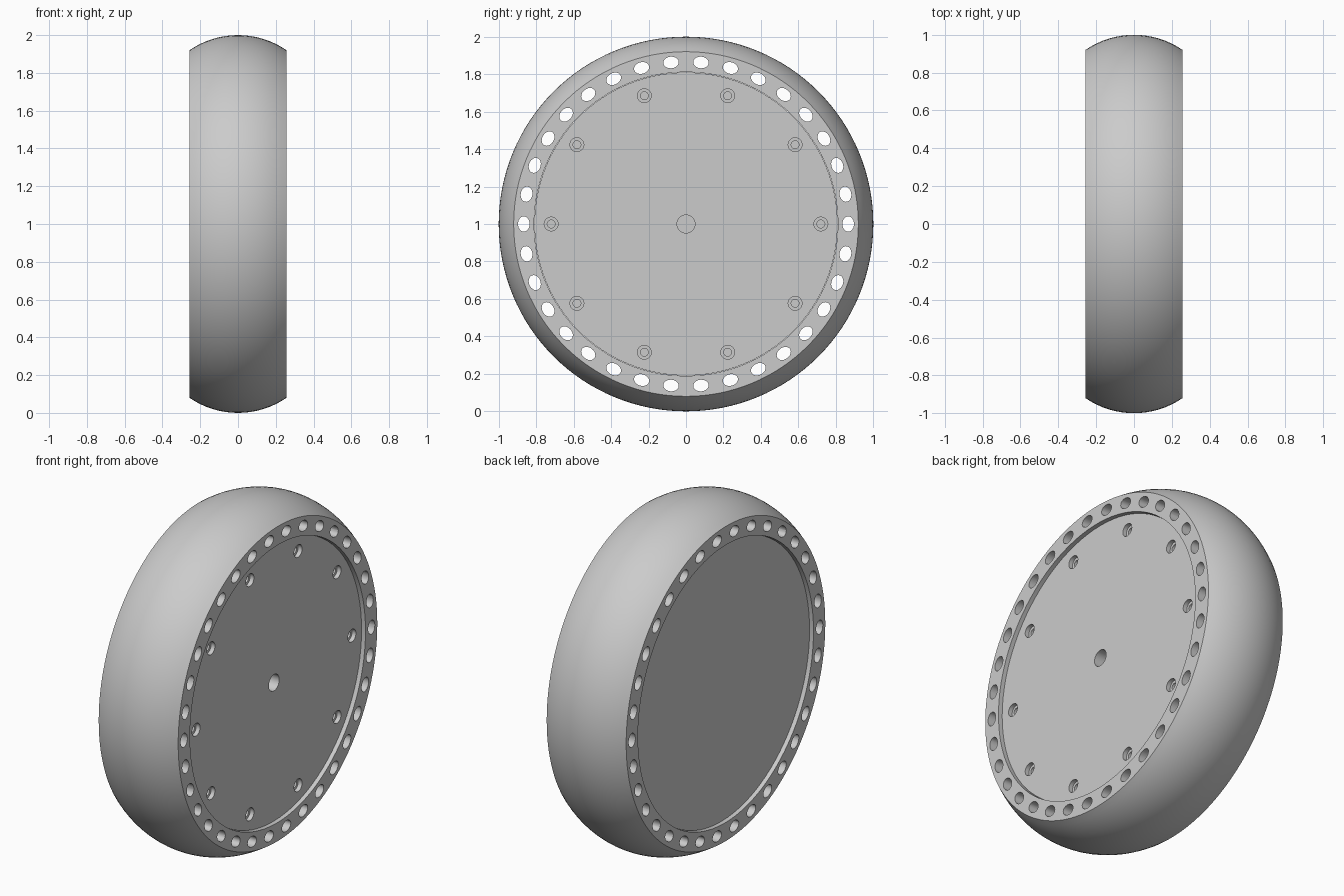
import bpy, bmesh, math
from mathutils import Matrix

cube = bpy.data.objects.get("Cube")
if cube:
    bpy.data.objects.remove(cube, do_unlink=True)

HALF_WIDTH = 0.257
RIM_R, TREAD_R, BORE_R = 0.92, 1.0, 0.811
HUB_HALF = 0.233

grey = bpy.data.materials.new("light grey")
grey.use_nodes = True
colour = (0.6, 0.6, 0.6, 1)
grey.diffuse_color = colour
grey.node_tree.nodes["Principled BSDF"].inputs["Base Color"].default_value = colour


def make_object(name, bm):
    bmesh.ops.recalc_face_normals(bm, faces=bm.faces)
    mesh = bpy.data.meshes.new(name)
    bm.to_mesh(mesh)
    bm.free()
    mesh.materials.append(grey)
    obj = bpy.data.objects.new(name, mesh)
    obj.location.z = TREAD_R
    bpy.context.collection.objects.link(obj)
    return obj


def activate(obj):
    bpy.ops.object.select_all(action='DESELECT')
    obj.select_set(True)
    bpy.context.view_layer.objects.active = obj


def lathe_x(name, profile, segments):
    """Closed ring: spin (x, radius) points round the x axis."""
    bm = bmesh.new()
    rings = []
    for i in range(segments):
        a = math.tau * i / segments
        rings.append([bm.verts.new((x, r * math.cos(a), r * math.sin(a)))
                      for x, r in profile])
    n = len(profile)
    for i in range(segments):
        here, there = rings[i], rings[(i + 1) % segments]
        for j in range(n):
            k = (j + 1) % n
            bm.faces.new((here[j], here[k], there[k], there[j]))
    return make_object(name, bm)


def add_rod(bm, x0, x1, radius, segments, placement=Matrix()):
    """Cylinder along x between x0 and x1."""
    turn = Matrix.Rotation(math.pi / 2, 4, 'Y')
    shift = Matrix.Translation(((x0 + x1) / 2, 0, 0))
    bmesh.ops.create_cone(bm, cap_ends=True, segments=segments,
                          radius1=radius, radius2=radius, depth=x1 - x0,
                          matrix=placement @ shift @ turn)


def drill(obj, count, circle_r, x0, x1, radial, tangential, segments=24):
    """Cut a circle of holes along x, evenly spaced."""
    bm = bmesh.new()
    for i in range(count):
        place = (Matrix.Rotation(math.tau * i / count, 4, 'X')
                 @ Matrix.Translation((0, circle_r, 0))
                 @ Matrix.Diagonal((1, radial, tangential, 1)))
        add_rod(bm, x0, x1, 1, segments, place)
    cutter = make_object("hole_cutter", bm)
    cutter.hide_render = True
    activate(obj)
    mod = obj.modifiers.new("holes", 'BOOLEAN')
    mod.operation = 'DIFFERENCE'
    mod.solver = 'EXACT'
    mod.object = cutter
    bpy.ops.object.modifier_apply(modifier=mod.name)
    bpy.data.objects.remove(cutter, do_unlink=True)


# Tyre: crowned tread, flat side walls and a straight bore
sag = TREAD_R - RIM_R
crown = (HALF_WIDTH ** 2 + sag ** 2) / (2 * sag)
sweep = math.asin(HALF_WIDTH / crown)
STEPS = 16
profile = []
for i in range(STEPS + 1):
    t = sweep * (2 * i / STEPS - 1)
    profile.append((crown * math.sin(t), TREAD_R - crown + crown * math.cos(t)))
profile += [(HALF_WIDTH, BORE_R), (-HALF_WIDTH, BORE_R)]
tyre = lathe_x("tyre", profile, 128)

# Oval holes right through the tyre walls
drill(tyre, 34, 0.866, -0.4, 0.4, 0.031, 0.041)

# Hub disc: slightly recessed on both sides
bm = bmesh.new()
add_rod(bm, -HUB_HALF, HUB_HALF, BORE_R - 0.002, 96)
hub = make_object("hub_disc", bm)

# Counterbored screw holes and the blind axle hole on the +x side
drill(hub, 10, 0.72, HUB_HALF - 0.025, 0.4, 0.037, 0.037)
drill(hub, 10, 0.72, HUB_HALF - 0.12, 0.4, 0.021, 0.021)
drill(hub, 1, 0, HUB_HALF - 0.35, 0.4, 0.048, 0.048, 32)

for part in (tyre, hub):
    activate(part)
    bpy.ops.object.shade_smooth_by_angle(angle=math.radians(28))
